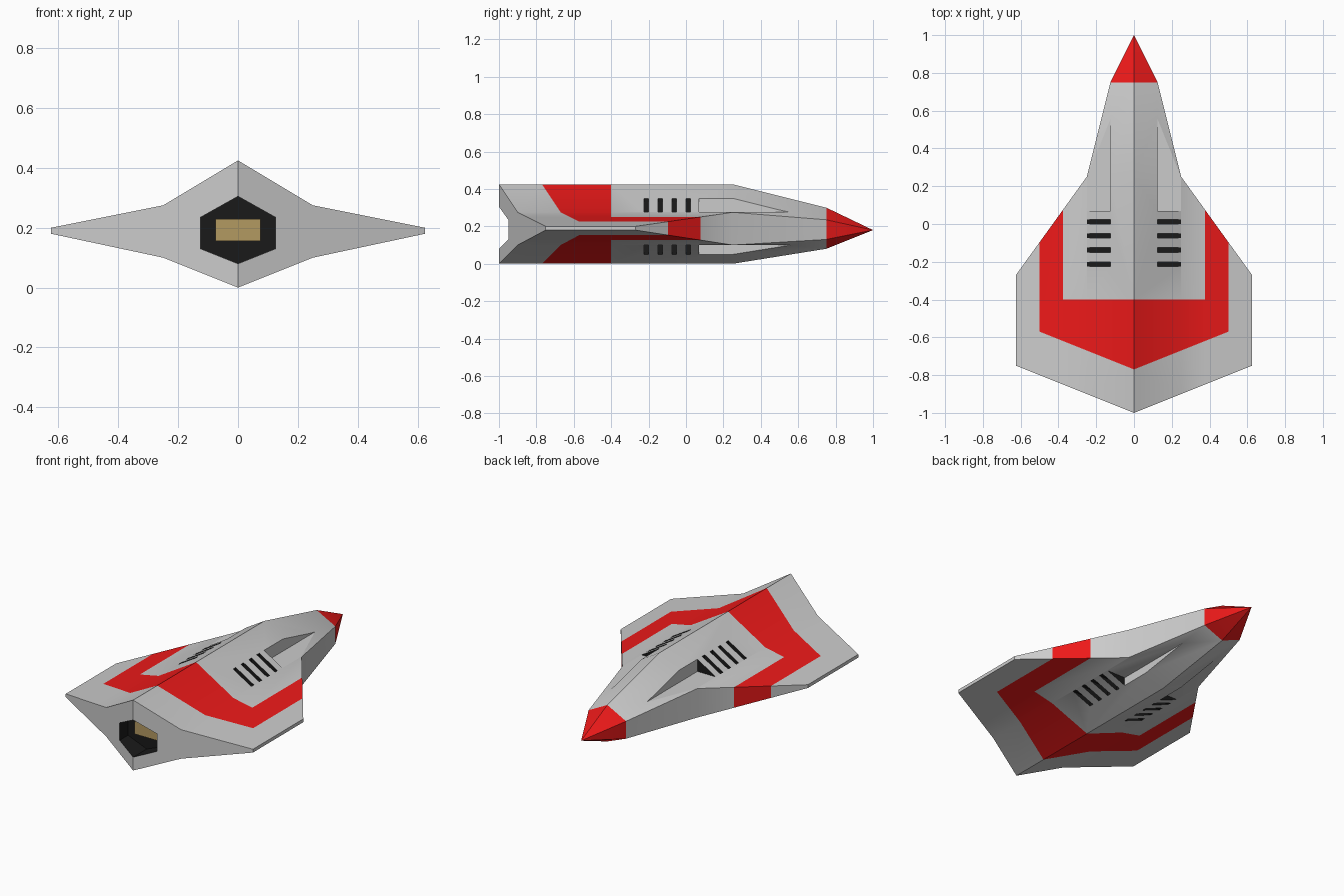
import bpy, bmesh, math
from mathutils import Matrix, Vector

if "Cube" in bpy.data.objects:
    bpy.data.objects.remove(bpy.data.objects["Cube"])


def material(name, color):
    m = bpy.data.materials.new(name)
    m.diffuse_color = (*color, 1)
    m.use_nodes = True
    m.node_tree.nodes["Principled BSDF"].inputs["Base Color"].default_value = m.diffuse_color
    return m


GREY, RED, BLACK = 0, 1, 2
mats = [material("hull_grey", (0.6, 0.6, 0.6)),
        material("trim_red", (0.85, 0.01, 0.01)),
        material("vent_black", (0.01, 0.01, 0.01))]


def make_object(name, bm, materials):
    bmesh.ops.recalc_face_normals(bm, faces=bm.faces[:])
    me = bpy.data.meshes.new(name)
    bm.to_mesh(me)
    bm.free()
    for m in materials:
        me.materials.append(m)
    ob = bpy.data.objects.new(name, me)
    bpy.context.collection.objects.link(ob)
    return ob


def prism(bm, profile, y0, y1, mat):
    """Extrude an x/z profile along y."""
    a = [bm.verts.new((x, y0, z)) for x, z in profile]
    b = [bm.verts.new((x, y1, z)) for x, z in profile]
    n = len(a)
    faces = [bm.faces.new(a), bm.faces.new(b)]
    faces += [bm.faces.new((a[i], a[(i + 1) % n], b[(i + 1) % n], b[i])) for i in range(n)]
    for f in faces:
        f.material_index = mat
    return faces


def rect(x0, x1, z0, z1):
    return [(x0, z0), (x1, z0), (x1, z1), (x0, z1)]


# Hull: right half from stations (ridge, upper chine, lower chine, keel), then mirrored
bm = bmesh.new()
V = lambda *p: bm.verts.new(p)
nose = V(0, 1, 0.18)
neck = [V(0, .75, .30), V(.125, .75, .235), V(.125, .75, .13), V(0, .75, .08)]
body = [V(0, .25, .425), V(.25, .25, .275), V(.25, .25, .1), V(0, .25, 0)]
tail = [V(0, -1, .425), V(.25, -.9, .275), V(.25, -.9, .1), V(0, -1, 0)]
tip_f = [V(.625, -.27, .2), V(.625, -.27, .18)]
tip_r = [V(.625, -.75, .2), V(.625, -.75, .18)]
for i in range(3):
    bm.faces.new((nose, neck[i], neck[i + 1]))
    bm.faces.new((neck[i], body[i], body[i + 1], neck[i + 1]))
for i in (0, 2):
    bm.faces.new((body[i], tail[i], tail[i + 1], body[i + 1]))
bm.faces.new(tail)
# Wing: upper and lower skins, leading edge, tip and trailing edge
for k in (0, 1):
    bm.faces.new((body[k + 1], tail[k + 1], tip_r[k], tip_f[k]))
bm.faces.new((body[1], body[2], tip_f[1], tip_f[0]))
bm.faces.new((tip_f[0], tip_f[1], tip_r[1], tip_r[0]))
bm.faces.new((tip_r[0], tip_r[1], tail[2], tail[1]))

# Red trim: cut the skin along the band edges, then colour by position
cuts = [((.375, 0, 0), (1, 0, 0)), ((.5, 0, 0), (1, 0, 0)),
        ((0, -.4, 0), (0, 1, 0)), ((0, -.77, 0), (-.4, 1, 0))]
for co, no in cuts:
    bmesh.ops.bisect_plane(bm, geom=bm.verts[:] + bm.edges[:] + bm.faces[:],
                           plane_co=co, plane_no=no, dist=1e-5)
for f in bm.faces:
    c = f.calc_center_median()
    band = c.x < .5 and c.y > -.77 + .4 * c.x and not (c.x < .375 and c.y > -.4)
    f.material_index = RED if band or c.y > .75 else GREY
bmesh.ops.mirror(bm, geom=bm.verts[:] + bm.edges[:] + bm.faces[:],
                 matrix=Matrix.Identity(4), merge_dist=1e-4, axis='X')
bmesh.ops.remove_doubles(bm, verts=bm.verts[:], dist=1e-4)
hull = make_object("hull", bm, mats)

# Cutter: four intakes with dark back walls, vent slots and the engine nozzle
bm = bmesh.new()
for x0, x1 in ((.125, .4), (-.4, -.125)):
    for z0, z1 in ((.276, .6), (-.2, .099)):
        faces = prism(bm, rect(x0, x1, z0, z1), .07, .7, GREY)
        faces[0].material_index = BLACK
        for k in range(4):
            y = -.225 + .075 * k
            prism(bm, rect(x0, x1, z0, z1), y, y + .025, BLACK)
prism(bm, [(0, .305), (.125, .235), (.125, .13), (0, .08), (-.125, .13), (-.125, .235)],
      -1.2, -.87, BLACK)
cutter = make_object("recess_cutter", bm, mats)
cutter.hide_render = True

mod = hull.modifiers.new("recesses", 'BOOLEAN')
mod.operation = 'DIFFERENCE'
mod.solver = 'EXACT'
mod.object = cutter
bpy.context.view_layer.objects.active = hull
hull.select_set(True)
bpy.ops.object.modifier_apply(modifier=mod.name)
bpy.data.objects.remove(cutter)
bpy.ops.object.shade_smooth_by_angle(angle=math.radians(30))

# Engine plate inside the nozzle
bm = bmesh.new()
prism(bm, rect(-.075, .075, .155, .23), -.88, -.865, 0)
make_object("engine_plate", bm, [material("engine_gold", (0.45, 0.32, 0.12))])
